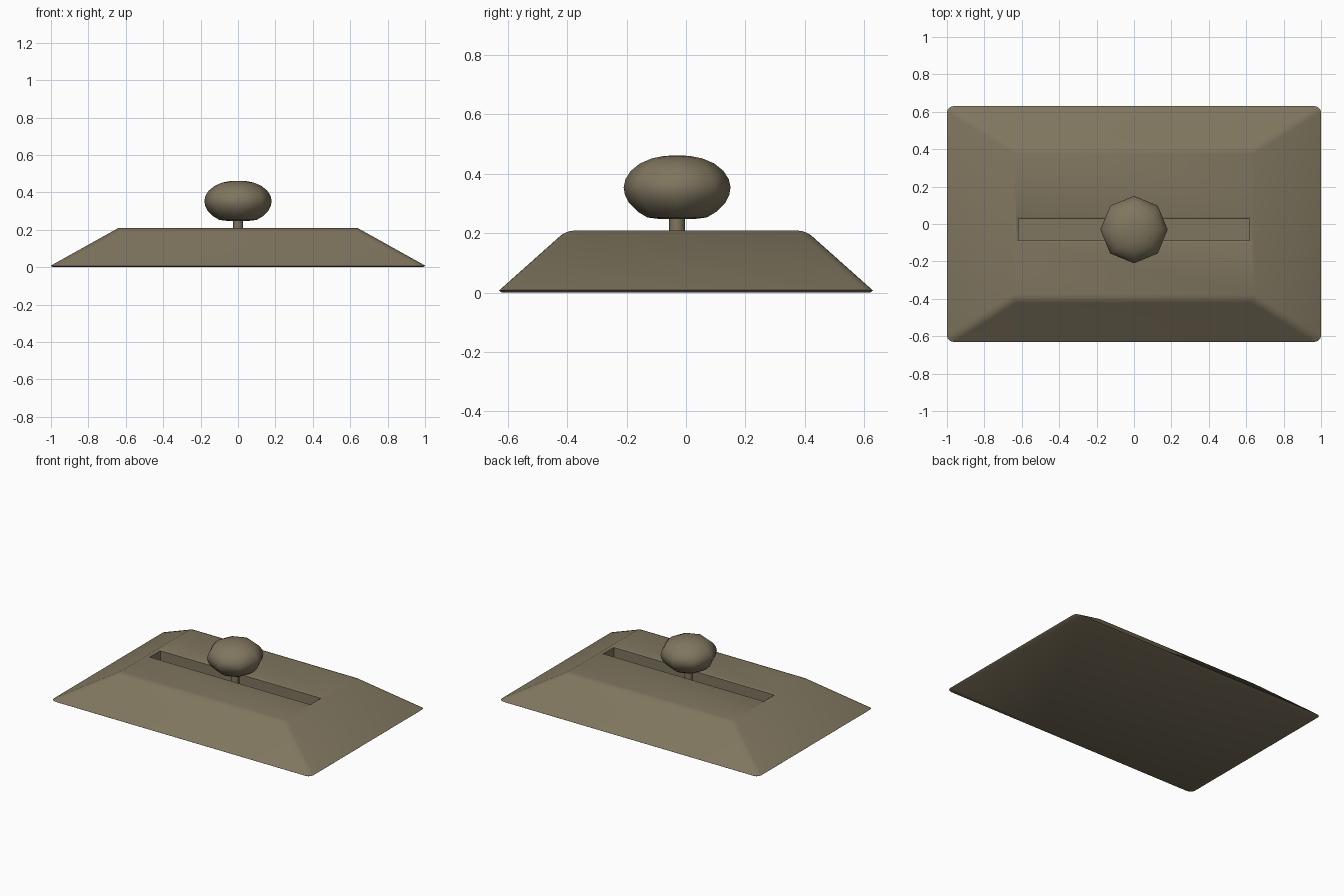
import bpy, bmesh, math
from mathutils import Vector

if "Cube" in bpy.data.objects:
    bpy.data.objects.remove(bpy.data.objects["Cube"])

mat = bpy.data.materials.new("drab brown")
mat.diffuse_color = (0.216, 0.181, 0.115, 1)
mat.use_nodes = True
mat.node_tree.nodes["Principled BSDF"].inputs["Base Color"].default_value = mat.diffuse_color
CY = -0.03  # slot and knob centre line


def make_object(name, bm, angle=35):
    bmesh.ops.recalc_face_normals(bm, faces=bm.faces[:])
    me = bpy.data.meshes.new(name)
    bm.to_mesh(me)
    bm.free()
    me.materials.append(mat)
    ob = bpy.data.objects.new(name, me)
    bpy.context.collection.objects.link(ob)
    bpy.ops.object.select_all(action='DESELECT')
    ob.select_set(True)
    bpy.context.view_layer.objects.active = ob
    bpy.ops.object.shade_smooth_by_angle(angle=math.radians(angle))
    return ob


def loft(rings):
    """Join equal-length rings of points into a closed solid."""
    bm = bmesh.new()
    vs = [[bm.verts.new(p) for p in r] for r in rings]
    n = len(vs[0])
    for a, b in zip(vs, vs[1:]):
        for i in range(n):
            bm.faces.new((a[i], a[(i + 1) % n], b[(i + 1) % n], b[i]))
    bm.faces.new(vs[0][::-1])
    bm.faces.new(vs[-1])
    return bm


def rect(hx, hy, z, cy=0):
    return [(sx * hx, cy + sy * hy, z) for sx, sy in ((-1, -1), (1, -1), (1, 1), (-1, 1))]


def ring(r, z, n=8):
    return [(r * math.cos(i * math.tau / n), CY + r * math.sin(i * math.tau / n), z) for i in range(n)]


# Sloped base with a thin lip, softened hips and long top edges
bm = loft([rect(0.99, 0.62, 0), rect(1.0, 0.63, 0.008), rect(0.637, 0.402, 0.21)])
soft = []
for e in bm.edges:
    a, b = (v.co for v in e.verts)
    hip = abs(a.z - b.z) > 0.1
    long_top = min(a.z, b.z) > 0.2 and abs(a.y - b.y) < 1e-4
    lip = 0.001 < abs(a.z - b.z) < 0.1
    if hip or long_top or lip:
        soft.append(e)
bmesh.ops.bevel(bm, geom=soft, offset=0.027, segments=3, profile=0.5, affect='EDGES', clamp_overlap=True)
base = make_object("base", bm)

# Slot cut into the top, with a narrow chamfered rim
slot = make_object("slot_cutter", loft([
    rect(0.618, 0.058, 0.11, CY), rect(0.618, 0.058, 0.203, CY),
    rect(0.632, 0.07, 0.2101, CY), rect(0.632, 0.07, 0.25, CY)]))
slot.hide_render = True
mod = base.modifiers.new("slot", 'BOOLEAN')
mod.object = slot
mod.operation = 'DIFFERENCE'
mod.solver = 'EXACT'
bpy.context.view_layer.objects.active = base
bpy.ops.object.modifier_apply(modifier=mod.name)
bpy.data.objects.remove(slot)

# Stem rising from the slot
make_object("stem", loft([ring(0.027, 0.11), ring(0.027, 0.26)]), 50)

# Eight-sided rounded knob
profile = [(0.06, 0.248), (0.10, 0.253), (0.132, 0.272), (0.162, 0.302), (0.176, 0.33), (0.18, 0.355),
           (0.174, 0.382), (0.156, 0.41), (0.125, 0.435), (0.085, 0.452), (0.045, 0.46), (0.01, 0.462)]
make_object("knob", loft([ring(r, z) for r, z in profile]), 60)
